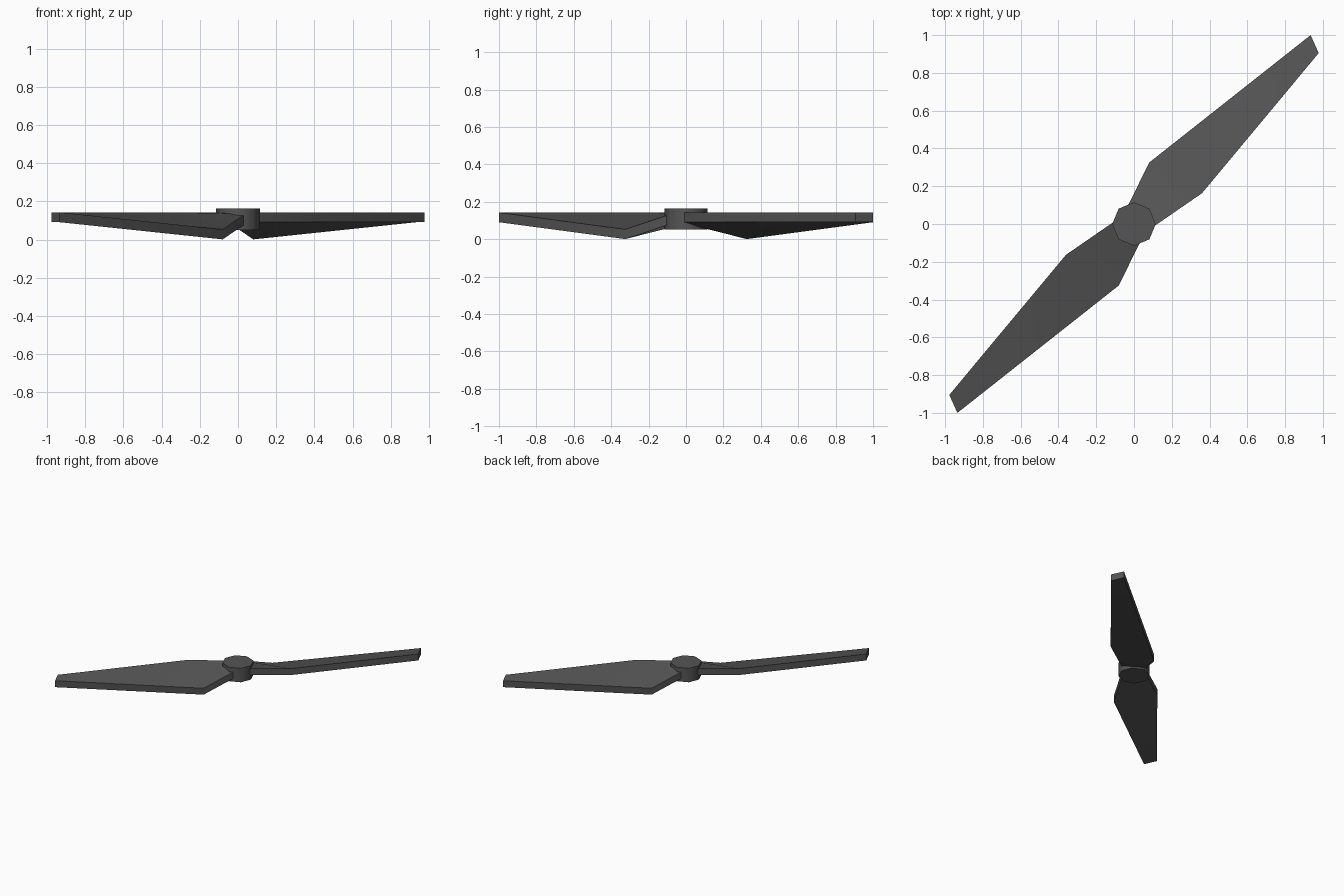
import bpy, bmesh, math
from mathutils import Matrix

if "Cube" in bpy.data.objects:
    bpy.data.objects.remove(bpy.data.objects["Cube"])

mat = bpy.data.materials.new("dark grey plastic")
mat.diffuse_color = (0.09, 0.09, 0.09, 1)
mat.use_nodes = True
mat.node_tree.nodes["Principled BSDF"].inputs["Base Color"].default_value = mat.diffuse_color

THICK = 0.052
# Blade stations, root to tip: (low-edge top point, high-edge top point)
STATIONS = [
    ((-0.04, 0.08, 0.135), (0.08, -0.03, 0.143)),
    ((0.08, 0.325, 0.053), (0.36, 0.163, 0.143)),
    ((0.935, 1.0, 0.143), (0.978, 0.905, 0.143)),
]


def finish(name, bm, angle):
    bmesh.ops.recalc_face_normals(bm, faces=bm.faces)
    mesh = bpy.data.meshes.new(name)
    bm.to_mesh(mesh)
    bm.free()
    mesh.materials.append(mat)
    obj = bpy.data.objects.new(name, mesh)
    bpy.context.collection.objects.link(obj)
    bpy.ops.object.select_all(action='DESELECT')
    obj.select_set(True)
    bpy.context.view_layer.objects.active = obj
    bpy.ops.object.shade_smooth_by_angle(angle=math.radians(angle))
    return obj


def blade(name, turn):
    # Loft a four-cornered section through the stations
    bm = bmesh.new()
    rings = []
    for a, b in STATIONS:
        low = [(p[0], p[1], p[2] - THICK) for p in (b, a)]
        rings.append([bm.verts.new(p) for p in (a, b, *low)])
    for r, s in zip(rings, rings[1:]):
        for i in range(4):
            j = (i + 1) % 4
            bm.faces.new((r[i], r[j], s[j], s[i]))
    bm.faces.new(rings[0])
    bm.faces.new(rings[-1])
    bm.transform(Matrix.Rotation(turn, 4, 'Z'))
    return finish(name, bm, 30)


# Two blades, half a turn apart
blade("blade_back", 0)
blade("blade_front", math.pi)

# Eight-sided hub
bm = bmesh.new()
bmesh.ops.create_cone(bm, cap_ends=True, segments=8, radius1=0.115, radius2=0.115,
                      depth=0.113, matrix=Matrix.Translation((0, 0, 0.1075)))
finish("hub", bm, 60)
